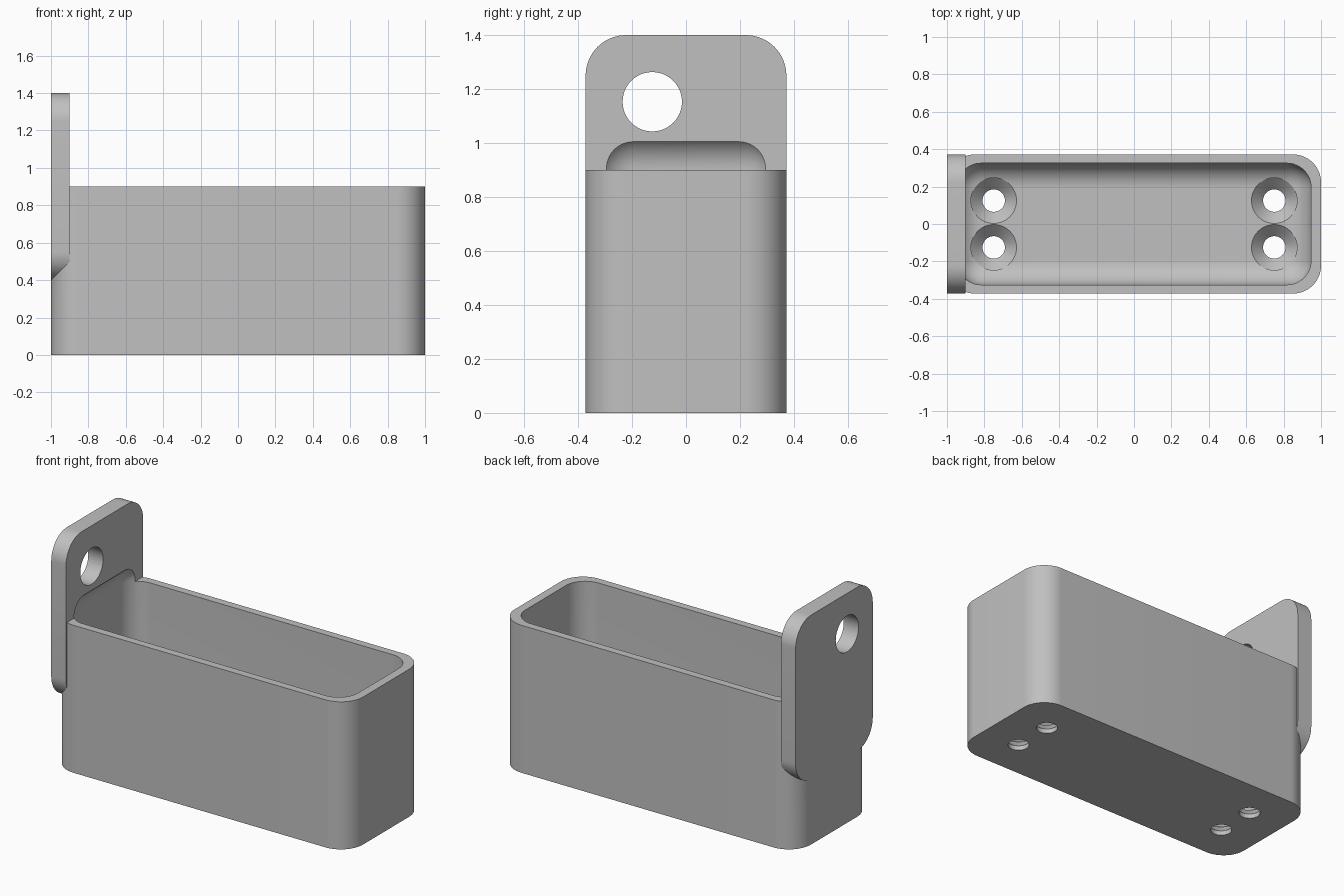
import bpy, bmesh, math
from mathutils import Matrix, Vector

cube = bpy.data.objects.get("Cube")
if cube:
    bpy.data.objects.remove(cube, do_unlink=True)

HALF_Y = 0.372
OUTER_R = 0.15
FLOOR = 0.09

grey = bpy.data.materials.new("plain grey")
grey.use_nodes = True
grey.diffuse_color = (0.53, 0.53, 0.53, 1)
grey.node_tree.nodes["Principled BSDF"].inputs["Base Color"].default_value = (0.53, 0.53, 0.53, 1)


def make_object(name, bm):
    bmesh.ops.recalc_face_normals(bm, faces=bm.faces)
    mesh = bpy.data.meshes.new(name)
    bm.to_mesh(mesh)
    bm.free()
    mesh.materials.append(grey)
    obj = bpy.data.objects.new(name, mesh)
    bpy.context.collection.objects.link(obj)
    return obj


def rounded_box(name, low, high, radius, axis=None, segments=16):
    """Box with edges rounded: those along one axis, or all of them."""
    low, high = Vector(low), Vector(high)
    bm = bmesh.new()
    bmesh.ops.create_cube(bm, size=1)
    for v in bm.verts:
        v.co = Vector((low[i] + high[i]) / 2 + v.co[i] * (high[i] - low[i]) for i in range(3))
    edges = [e for e in bm.edges if axis is None
             or abs((e.verts[0].co - e.verts[1].co).normalized()[axis]) > 0.9]
    bmesh.ops.bevel(bm, geom=edges, offset=radius, segments=segments,
                    profile=0.5, affect='EDGES')
    return make_object(name, bm)


def revolved(name, profile, matrix, steps=48):
    """Solid of revolution about z from (radius, height) points, then placed."""
    bm = bmesh.new()
    rings = [bmesh.ops.create_circle(bm, segments=steps, radius=r,
                                     matrix=Matrix.Translation((0, 0, z)))["verts"]
             for r, z in profile]
    for a, b in zip(rings, rings[1:]):
        for i in range(steps):
            j = (i + 1) % steps
            bm.faces.new((a[i], a[j], b[j], b[i]))
    bm.faces.new(rings[0])
    bm.faces.new(rings[-1])
    bm.transform(matrix)
    return make_object(name, bm)


def combine(target, tool, operation):
    """Apply a boolean and remove the helper."""
    tool.hide_render = True
    mod = target.modifiers.new(operation.lower(), 'BOOLEAN')
    mod.operation = operation
    mod.solver = 'EXACT'
    mod.object = tool
    bpy.context.view_layer.objects.active = target
    bpy.ops.object.modifier_apply(modifier=mod.name)
    bpy.data.objects.remove(tool, do_unlink=True)


# Outer tray body with rounded upright corners
tray = rounded_box("wall_mounted_tray", (-1, -HALF_Y, 0), (1, HALF_Y, 0.9), OUTER_R, axis=2)

# Upright hanging plate with rounded corners
plate = rounded_box("hanging_plate", (-1, -HALF_Y, 0.4), (-0.9, HALF_Y, 1.4), OUTER_R, axis=0)
combine(tray, plate, 'UNION')

# Fully rounded cavity, which also scoops into the plate above the rim
cavity = rounded_box("cavity", (-0.947, -0.325, FLOOR), (0.947, 0.325, 1.035), 0.13)
combine(tray, cavity, 'DIFFERENCE')

# Hanging hole through the plate
hole = revolved("hanging_hole", [(0.11, -0.2), (0.11, 0.2)],
                Matrix.Translation((-0.95, -0.125, 1.153)) @ Matrix.Rotation(math.pi / 2, 4, 'Y'))
combine(tray, hole, 'DIFFERENCE')

# Four countersunk screw holes in the floor
screw = [(0.06, -0.1), (0.06, FLOOR - 0.062), (0.122, FLOOR), (0.122, 0.3)]
for x in (-0.75, 0.75):
    for y in (-0.125, 0.125):
        combine(tray, revolved("screw_hole", screw, Matrix.Translation((x, y, 0))), 'DIFFERENCE')

# Smooth shading with crisp edges
bpy.ops.object.select_all(action='DESELECT')
tray.select_set(True)
bpy.context.view_layer.objects.active = tray
bpy.ops.object.shade_smooth_by_angle(angle=math.radians(25))
